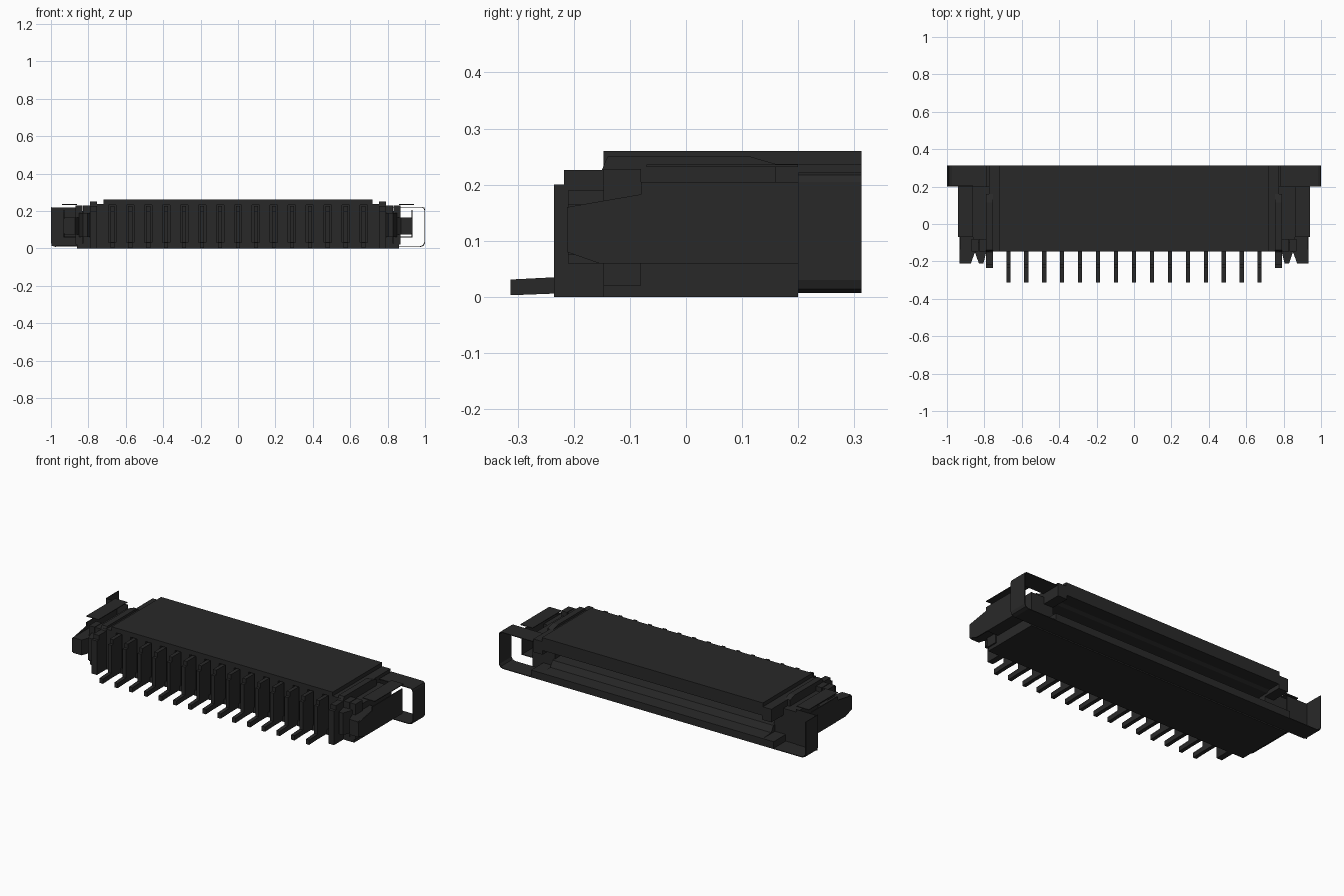
import bpy, bmesh

cube = bpy.data.objects.get("Cube")
if cube:
    bpy.data.objects.remove(cube, do_unlink=True)

mat = bpy.data.materials.new("charcoal plastic")
mat.use_nodes = True
mat.diffuse_color = (0.022, 0.022, 0.022, 1)
mat.node_tree.nodes["Principled BSDF"].inputs["Base Color"].default_value = mat.diffuse_color


def finish(name, bm):
    bmesh.ops.recalc_face_normals(bm, faces=bm.faces)
    mesh = bpy.data.meshes.new(name)
    bm.to_mesh(mesh)
    bm.free()
    mesh.materials.append(mat)
    obj = bpy.data.objects.new(name, mesh)
    bpy.context.collection.objects.link(obj)
    return obj


def prism(name, profile, axis, lo, hi):
    """Extrude a 2D outline along one axis: x takes (y, z), y takes (x, z), z takes (x, y)."""
    def point(a, b, d):
        return {"x": (d, a, b), "y": (a, d, b), "z": (a, b, d)}[axis]
    bm = bmesh.new()
    rings = [[bm.verts.new(point(a, b, d)) for a, b in profile] for d in (lo, hi)]
    for ring in rings:
        bm.faces.new(ring)
    n = len(profile)
    for i in range(n):
        j = (i + 1) % n
        bm.faces.new((rings[0][i], rings[0][j], rings[1][j], rings[1][i]))
    return finish(name, bm)


def box(name, x, y, z):
    return prism(name, [(x[0], y[0]), (x[1], y[0]), (x[1], y[1]), (x[0], y[1])], "z", *z)


def side_box(name, s, x, y, z):
    return box(name, sorted((s * x[0], s * x[1])), y, z)


FRONT, BACK, STEP = -0.147, 0.313, 0.2
PITCH = 0.096

# Housing with the stepped rear cable slot and the overhanging cover
prism("housing", [(FRONT, 0), (STEP, 0), (STEP, 0.007), (BACK, 0.007), (BACK, 0.05),
                  (0.235, 0.055), (0.215, 0.09), (0.0, 0.095), (0.0, 0.17), (0.215, 0.175),
                  (0.235, 0.185), (BACK, 0.185), (BACK, 0.26),
                  (FRONT, 0.26), (FRONT, 0.232), (-0.04, 0.232), (-0.04, 0.03),
                  (FRONT, 0.03)], "x", -0.72, 0.72)

# Front ribs, placed between the contacts
for i in range(16):
    x = (i - 7.5) * PITCH
    w = 0.028
    box("front_rib", (max(x - w, -0.72), min(x + w, 0.72)), (FRONT, -0.03), (0.025, 0.235))

# Contacts: an upright blade standing out of the front, with a solder foot
for i in range(15):
    x = (i - 7) * PITCH
    prism("contact", [(-0.313, 0.003), (-0.235, 0.006), (-0.06, 0.006), (-0.06, 0.226),
                      (-0.217, 0.226), (-0.217, 0.2), (-0.235, 0.2), (-0.235, 0.035),
                      (-0.313, 0.031)], "x", x - 0.011, x + 0.011)

for s in (-1, 1):
    # Housing ends and their front columns
    side_box("end_block", s, (0.715, 0.86), (-0.1, STEP), (0.0, 0.2))
    side_box("end_top", s, (0.715, 0.775), (FRONT, BACK), (0.16, 0.237))
    side_box("end_floor", s, (0.715, 0.86), (FRONT, STEP), (0.0, 0.025))
    for x in (0.735, 0.81, 0.85):
        side_box("end_column", s, (x - 0.018, x + 0.018), (FRONT, -0.08), (0.02, 0.228))
    side_box("end_lip", s, (0.715, 0.79), (STEP, BACK), (0.007, 0.05))

    # Long retaining blade beside the cover
    prism("retaining_blade", [(-0.235, 0.0), (0.16, 0.0), (0.16, 0.237), (0.115, 0.25),
                              (-0.14, 0.25), (-0.15, 0.226), (-0.217, 0.226),
                              (-0.217, 0.2), (-0.235, 0.2)],
          "x", *sorted((s * 0.755, s * 0.79)))

    # Small tapered latch tooth
    prism("latch_tooth", [(s * 0.79, -0.1), (s * 0.79, -0.15), (s * 0.805, -0.21),
                          (s * 0.83, -0.21), (s * 0.85, -0.15), (s * 0.85, -0.1)],
          "z", 0.06, 0.19)

    # Side arm: thin outer wall, solid nose and sheet edges
    prism("side_arm", [(-0.212, 0.08), (-0.155, 0.06), (STEP, 0.06), (STEP, 0.205),
                       (-0.08, 0.205), (-0.08, 0.183), (-0.155, 0.17), (-0.212, 0.16)],
          "x", *sorted((s * 0.927, s * 0.933)))
    prism("arm_nose", [(s * 0.8, -0.08), (s * 0.85, -0.15), (s * 0.872, -0.21),
                       (s * 0.928, -0.21), (s * 0.928, 0.0), (s * 0.8, 0.0)],
          "z", 0.075, 0.165)
    side_box("arm_top_sheet", s, (0.86, 0.94), (-0.07, STEP), (0.232, 0.236))
    side_box("arm_floor_sheet", s, (0.8, 0.933), (-0.07, STEP), (0.059, 0.063))

    # Bent sheet at the rear corner: a closed loop on one side, a hook on the other
    t = 0.004
    loop = [(1.0, 0.205), (1.0, 0.03), (0.993, 0.014), (0.975, 0.007), (0.71, 0.007)]
    inner = [(0.71, 0.007 + t), (0.973, 0.007 + t), (0.989, 0.017),
             (1 - t, 0.031), (1 - t, 0.205)]
    if s > 0:
        loop = [(0.78, 0.222), (0.985, 0.222), (0.996, 0.217)] + loop
        inner += [(0.992, 0.214), (0.983, 0.222 - t), (0.78, 0.222 - t)]
    else:
        loop = [(1.0, 0.222)] + loop
        inner += [(1 - t, 0.222)]
    prism("rear_loop", [(s * x, z) for x, z in loop + inner], "y", STEP, BACK)

# Panel closing the front of the hook
box("hook_panel", (-0.997, -0.86), (STEP, STEP + 0.005), (0.012, 0.218))
